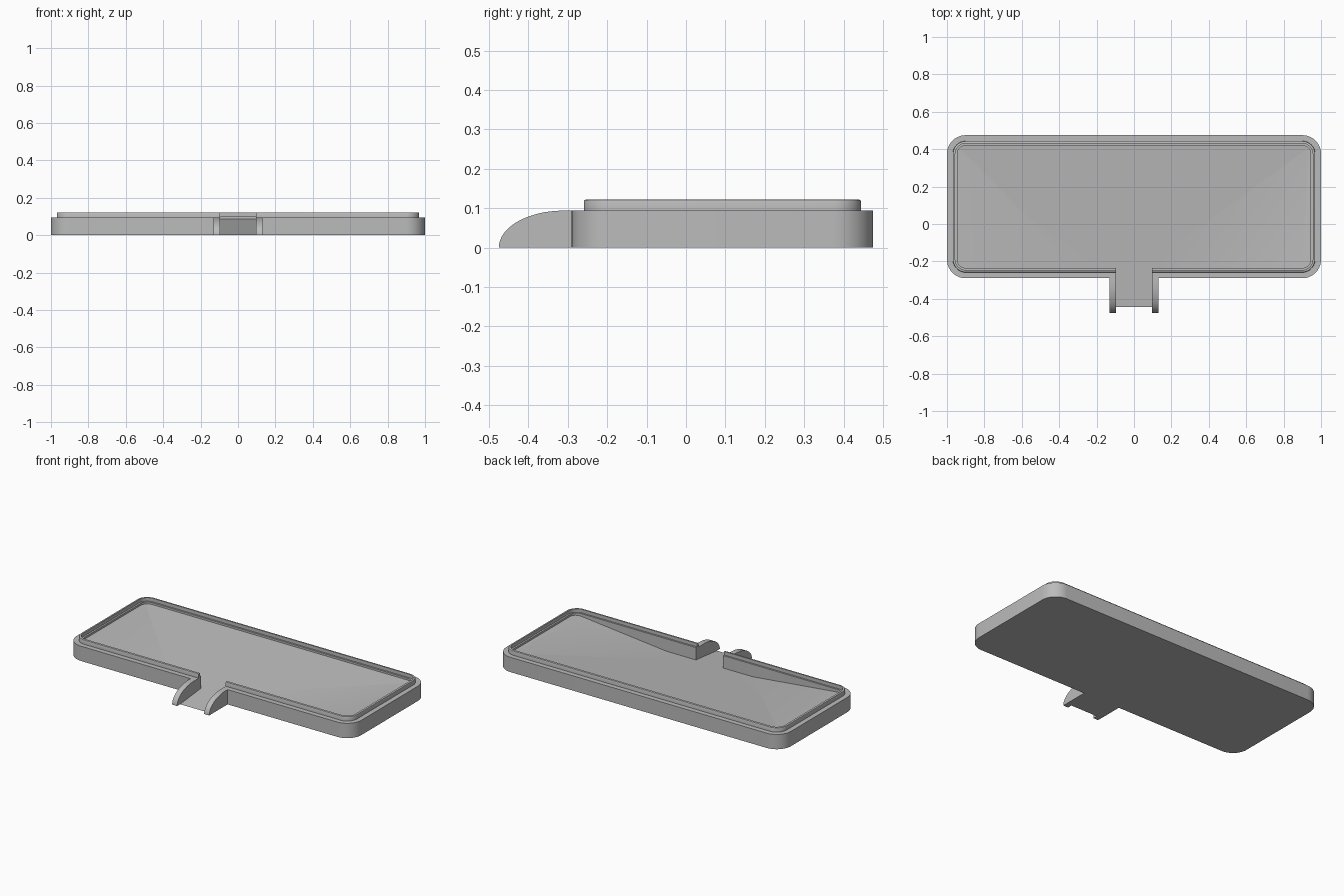
import bpy, bmesh
from math import sin, cos, pi
from mathutils import Vector

cube = bpy.data.objects.get("Cube")
if cube:
    bpy.data.objects.remove(cube)

grey = bpy.data.materials.new("plain grey")
grey.use_nodes = True
colour = (0.5, 0.5, 0.5, 1)
grey.diffuse_color = colour
grey.node_tree.nodes["Principled BSDF"].inputs["Base Color"].default_value = colour

FRONT, BACK, HALF = -0.29, 0.475, 1.0
BODY_TOP, LIP_TOP = 0.094, 0.122
CHANNEL, SPOUT_TIP, SPOUT_END = 0.095, -0.475, -0.445
FLOOR_BACK = 0.088


def new_object(name, bm):
    bmesh.ops.recalc_face_normals(bm, faces=bm.faces)
    mesh = bpy.data.meshes.new(name)
    bm.to_mesh(mesh)
    bm.free()
    mesh.materials.append(grey)
    ob = bpy.data.objects.new(name, mesh)
    bpy.context.collection.objects.link(ob)
    return ob


def prism(points, direction):
    bm = bmesh.new()
    face = bm.faces.new([bm.verts.new(p) for p in points])
    moved = bmesh.ops.extrude_face_region(bm, geom=[face])["geom"]
    bmesh.ops.translate(bm, vec=direction,
                        verts=[v for v in moved if isinstance(v, bmesh.types.BMVert)])
    return bm


def rounded_slab(inset, z0, z1, radius, steps=10):
    x, y0, y1 = HALF - inset - radius, FRONT + inset + radius, BACK - inset - radius
    points = []
    for i, (cx, cy) in enumerate([(x, y1), (-x, y1), (-x, y0), (x, y0)]):
        for k in range(steps + 1):
            a = (i + k / steps) * pi / 2
            points.append((cx + radius * cos(a), cy + radius * sin(a), z0))
    return prism(points, (0, 0, z1 - z0))


def keep_above(bm, co, normal):
    geom = bm.verts[:] + bm.edges[:] + bm.faces[:]
    cut = bmesh.ops.bisect_plane(bm, geom=geom, plane_co=co, plane_no=normal, clear_inner=True)
    edges = [e for e in cut["geom_cut"] if isinstance(e, bmesh.types.BMEdge)]
    bmesh.ops.contextual_create(bm, geom=edges)


def combine(target, other, operation):
    mod = target.modifiers.new(operation.lower(), "BOOLEAN")
    mod.object, mod.operation, mod.solver = other, operation, "EXACT"
    bpy.context.view_layer.objects.active = target
    bpy.ops.object.modifier_apply(modifier=mod.name)
    bpy.data.objects.remove(other)


# Rounded tray body
tray = new_object("drip_tray", rounded_slab(0, 0, BODY_TOP, 0.1))

# Raised lip with softened top edge
bm = rounded_slab(0.031, 0.05, LIP_TOP, 0.07)
top = [e for e in bm.edges if all(v.co.z > LIP_TOP - 0.001 for v in e.verts)]
bmesh.ops.bevel(bm, geom=top, offset=0.005, segments=2, profile=0.5, affect="EDGES")
combine(tray, new_object("lip", bm), "UNION")

# Spout with a quarter-ellipse side profile
length, side = 0.165, 0.13
profile = [(-side, -0.27, 0)]
for k in range(17):
    a = k / 16 * pi / 2
    profile.append((-side, SPOUT_TIP + length * (1 - cos(a)), BODY_TOP * sin(a)))
profile.append((-side, -0.27, BODY_TOP))
combine(tray, new_object("spout", prism(profile, (2 * side, 0, 0))), "UNION")

# Hollow: small ledge, then a floor of three planes draining to the spout
ledge = new_object("ledge_cutter", rounded_slab(0.044, 0.1, 0.3, 0.057))
combine(tray, ledge, "DIFFERENCE")

slope_y = FLOOR_BACK / (BACK - 0.055 - SPOUT_END)
slope_x = FLOOR_BACK / (HALF - 0.055 - CHANNEL)
middle = Vector((0, -slope_y, 1))
bm = rounded_slab(0.055, -0.2, 0.3, 0.046)
keep_above(bm, (0, SPOUT_END, 0), middle)
for s in (-1, 1):
    keep_above(bm, (s * CHANNEL, 0, 0), Vector((-s * slope_x, 0, 1)))
combine(tray, new_object("basin_cutter", bm), "DIFFERENCE")

# Open channel through the lip and spout
corners = [(-CHANNEL, -0.6), (CHANNEL, -0.6), (CHANNEL, -0.2), (-CHANNEL, -0.2)]
bm = prism([(x, y, -0.2) for x, y in corners], (0, 0, 0.5))
keep_above(bm, (0, SPOUT_END, 0), middle)
combine(tray, new_object("channel_cutter", bm), "DIFFERENCE")

# Smooth curves, sharp edges
bpy.ops.object.select_all(action="DESELECT")
tray.select_set(True)
bpy.context.view_layer.objects.active = tray
bpy.ops.object.shade_smooth_by_angle(angle=0.5)
